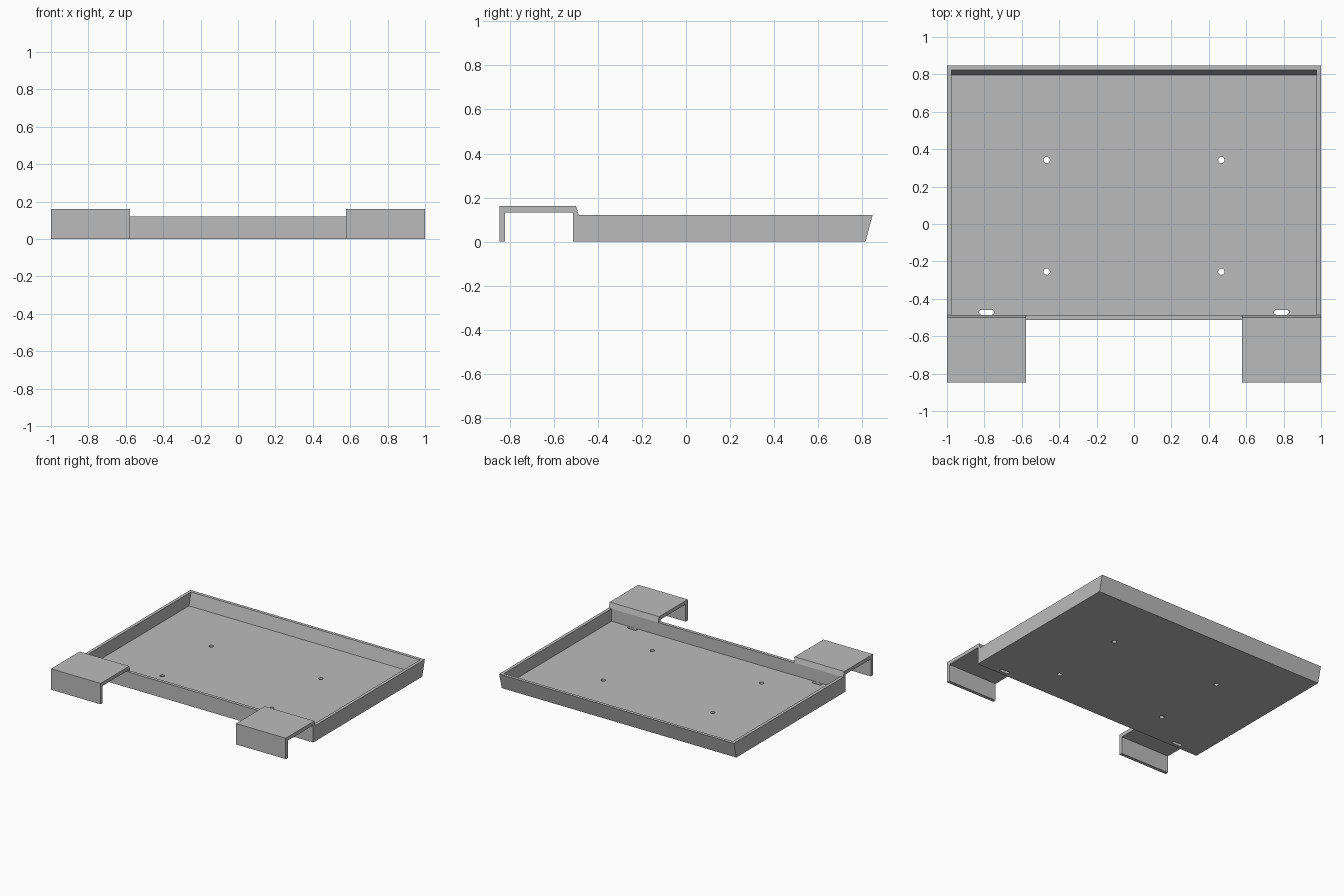
import bpy, bmesh, math

if "Cube" in bpy.data.objects:
    bpy.data.objects.remove(bpy.data.objects["Cube"])

metal = bpy.data.materials.new("light_grey")
metal.diffuse_color = (0.5, 0.5, 0.5, 1)
metal.use_nodes = True
metal.node_tree.nodes["Principled BSDF"].inputs["Base Color"].default_value = metal.diffuse_color


def prism(name, pts, lo, hi, axis):
    """Extrude a closed outline from lo to hi along axis 'x' (y,z points) or 'z' (x,y points)."""
    def place(p, t):
        return (t, p[0], p[1]) if axis == 'x' else (p[0], p[1], t)
    bm = bmesh.new()
    base = bm.faces.new([bm.verts.new(place(p, lo)) for p in pts])
    ext = bmesh.ops.extrude_face_region(bm, geom=[base])
    d = hi - lo
    bmesh.ops.translate(bm, vec=(d, 0, 0) if axis == 'x' else (0, 0, d),
                        verts=[g for g in ext['geom'] if isinstance(g, bmesh.types.BMVert)])
    bmesh.ops.recalc_face_normals(bm, faces=bm.faces)
    me = bpy.data.meshes.new(name)
    bm.to_mesh(me)
    bm.free()
    me.materials.append(metal)
    ob = bpy.data.objects.new(name, me)
    bpy.context.collection.objects.link(ob)
    return ob


def slot(cx, cy, half, r, n=12):
    """Outline of a rounded slot; half = 0 gives a circle."""
    pts = []
    for side, start in ((1, -math.pi / 2), (-1, math.pi / 2)):
        for i in range(n + (1 if half else 0)):
            a = start + math.pi * i / n
            pts.append((cx + side * half + r * math.cos(a), cy + r * math.sin(a)))
    return pts


def cut(target, cutter):
    mod = target.modifiers.new("cut", 'BOOLEAN')
    mod.operation = 'DIFFERENCE'
    mod.solver = 'EXACT'
    mod.object = cutter
    bpy.context.view_layer.objects.active = target
    bpy.ops.object.modifier_apply(modifier=mod.name)
    bpy.data.objects.remove(cutter)


# Tray with thin walls and an outward-leaning back wall
tray = prism("tray", [(-0.512, 0), (0.815, 0), (0.847, 0.121), (-0.512, 0.121)], -1, 1, 'x')
cut(tray, prism("tray_hollow", [(-0.487, 0.024), (0.797, 0.024), (0.836, 0.171), (-0.487, 0.171)],
                -0.976, 0.976, 'x'))

# Screw holes and drain slots through the floor
for s in (-1, 1):
    for y in (0.342, -0.255):
        cut(tray, prism("screw_hole", slot(s * 0.467, y, 0, 0.017), -0.05, 0.06, 'z'))
    cut(tray, prism("drain_slot", slot(s * 0.788, -0.472, 0.027, 0.0135), -0.05, 0.06, 'z'))

# Hooks that fold over from the front wall
hook = [(-0.847, 0), (-0.822, 0), (-0.822, 0.133), (-0.512, 0.133), (-0.512, 0.121),
        (-0.487, 0.121), (-0.499, 0.161), (-0.847, 0.161)]
prism("left_hook", hook, -1, -0.578, 'x')
prism("right_hook", hook, 0.578, 1, 'x')
